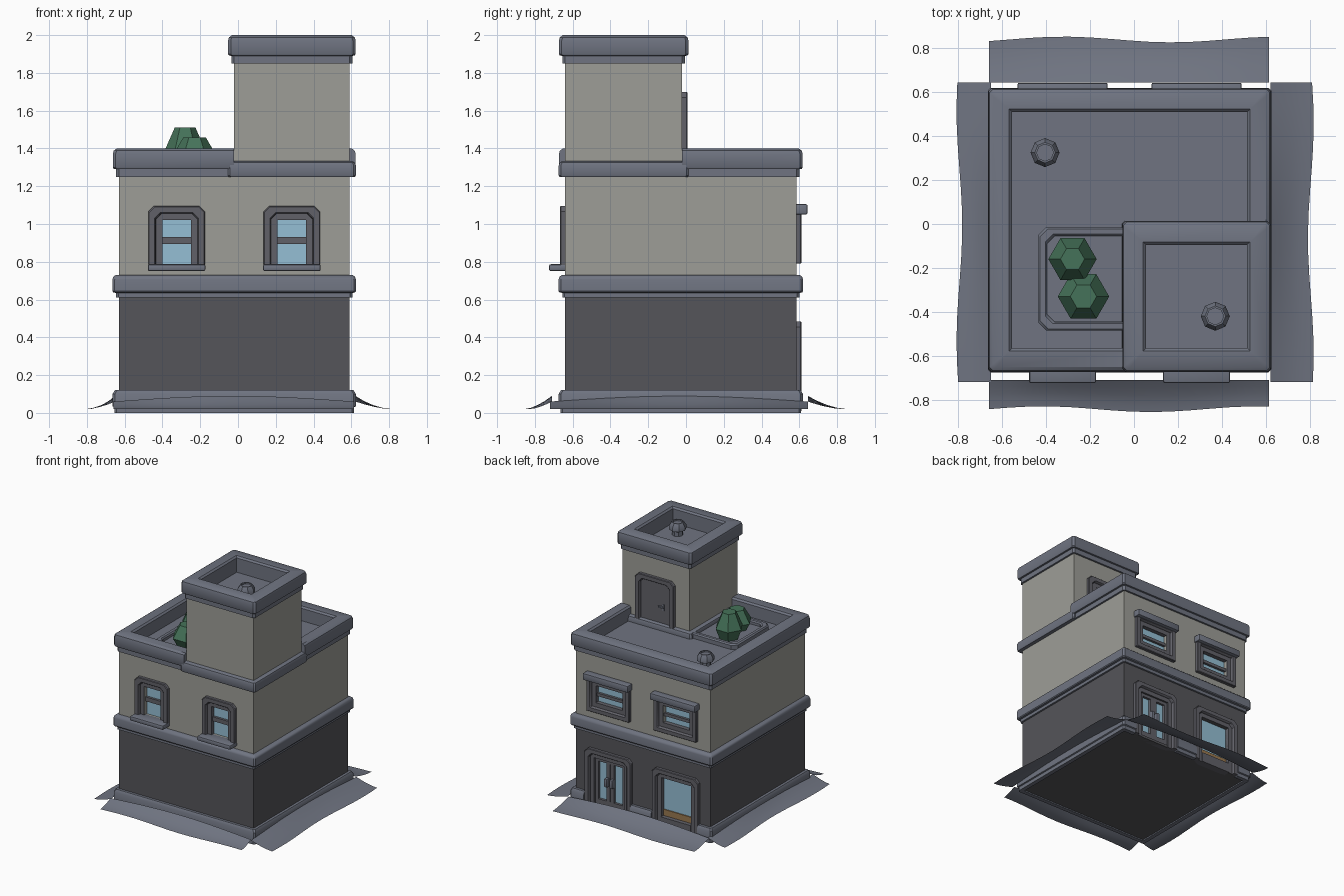
import bpy, bmesh
from math import sin, cos, pi, radians
from mathutils import Vector

if "Cube" in bpy.data.objects:
    bpy.data.objects.remove(bpy.data.objects["Cube"])


def material(name, r, g, b):
    m = bpy.data.materials.new(name)
    m.diffuse_color = (r, g, b, 1)
    m.use_nodes = True
    m.node_tree.nodes["Principled BSDF"].inputs["Base Color"].default_value = m.diffuse_color
    return m


WALL = material("wall", .34, .34, .31)
DARK = material("dark_wall", .09, .09, .1)
TRIM = material("trim", .16, .175, .22)
FRAME = material("frame", .12, .12, .14)
GLASS = material("glass", .3, .52, .66)
GREEN = material("foliage", .06, .17, .1)
WOOD = material("wood", .32, .19, .08)

X0, X1, Y0, Y1 = -.63, .59, -.64, .585      # wall footprint
TX, TY = -.02, -.02                         # inner corner of the tower
CX = (-.325, .285)                          # window centres


def finish(name, bm, mat):
    bmesh.ops.remove_doubles(bm, verts=bm.verts, dist=1e-5)
    bmesh.ops.recalc_face_normals(bm, faces=bm.faces)
    me = bpy.data.meshes.new(name)
    bm.to_mesh(me)
    bm.free()
    ob = bpy.data.objects.new(name, me)
    bpy.context.collection.objects.link(ob)
    me.materials.append(mat)
    return ob


def add_box(bm, x0, x1, y0, y1, z0, z1):
    vs = bmesh.ops.create_cube(bm, size=1)["verts"]
    for v in vs:
        v.co = Vector(((x0 + x1) / 2 + v.co.x * (x1 - x0),
                       (y0 + y1) / 2 + v.co.y * (y1 - y0),
                       (z0 + z1) / 2 + v.co.z * (z1 - z0)))


def box(name, dims, mat, bevel=0):
    bm = bmesh.new()
    add_box(bm, *dims)
    if bevel:
        bmesh.ops.bevel(bm, geom=bm.edges[:], offset=bevel, segments=2,
                        profile=.5, affect='EDGES')
    return finish(name, bm, mat)


def wall_box(name, cx, w, z0, z1, wall, s, d0, d1, mat, bevel=0):
    """Box on a wall at y=wall facing s, between depths d0 and d1."""
    ya, yb = sorted((wall + s * d0, wall + s * d1))
    return box(name, (cx - w / 2, cx + w / 2, ya, yb, z0, z1), mat, bevel)


def sweep(name, path, profile, mat, closed=True, c=.012, place=lambda a, b, h: (a, b, h)):
    """Mitre a closed (out, height) profile along a path; outer corners are chamfered by c."""
    pts = [Vector(p) for p in path]
    n = len(pts)
    bm = bmesh.new()
    rings = []
    for i, p in enumerate(pts):
        din = (p - pts[i - 1]).normalized()
        dout = (pts[(i + 1) % n] - p).normalized()
        end = not closed and i in (0, n - 1)
        if end:
            din = dout = dout if i == 0 else din
        na, nb = Vector((din.y, -din.x)), Vector((dout.y, -dout.x))
        mitre = (na + nb) / (1 + na.dot(nb))
        for move in ([Vector((0, 0))] if end else [-din * c, dout * c]):
            ring = []
            for d, h in profile:
                q = p + mitre * d + (move if d > 0 else Vector((0, 0)))
                ring.append(bm.verts.new(place(q.x, q.y, h)))
            rings.append(ring)
    k = len(profile)
    for i in range(len(rings) if closed else len(rings) - 1):
        a, b = rings[i], rings[(i + 1) % len(rings)]
        for j in range(k):
            bm.faces.new((a[j], a[(j + 1) % k], b[(j + 1) % k], b[j]))
    if not closed:
        bm.faces.new(rings[0])
        bm.faces.new(rings[-1])
    bmesh.ops.dissolve_degenerate(bm, dist=1e-5, edges=bm.edges)
    return finish(name, bm, mat)


def lathe(name, x, y, profile, n, mat):
    bm = bmesh.new()
    rings = [[bm.verts.new((x + r * cos(2 * pi * i / n), y + r * sin(2 * pi * i / n), z))
              for i in range(n)] for r, z in profile]
    for a, b in zip(rings, rings[1:]):
        for i in range(n):
            bm.faces.new((a[i], a[(i + 1) % n], b[(i + 1) % n], b[i]))
    bm.faces.new(rings[0])
    bm.faces.new(rings[-1])
    return finish(name, bm, mat)


def frame(name, cx, w, z0, z1, wall, s, closed=False, c=.03):
    """Stepped surround around an opening of width w."""
    path = [(cx + w / 2, z0), (cx + w / 2, z1), (cx - w / 2, z1), (cx - w / 2, z0)]
    prof = [(0, -.05), (0, .005), (.035, .005), (.037, .022), (.041, .027),
            (.071, .027), (.075, .022), (.075, -.01)]
    return sweep(name, path, prof, FRAME, closed, c,
                 lambda a, b, h: (a, wall + s * h, b))


# walls and tower
lower = box("lower_walls", (X0, X1, Y0, Y1, .01, .63), DARK)
upper = box("upper_walls", (X0, X1, Y0, Y1, .63, 1.275), WALL)
box("tower_walls", (TX, X1, Y0, TY, 1.26, 1.86), WALL)
box("main_roof", (X0 + .03, X1 - .03, Y0 + .03, Y1 - .03, 1.265, 1.285), TRIM)
box("tower_roof", (TX + .03, X1 - .03, Y0 + .03, TY - .03, 1.85, 1.87), TRIM)

# recesses for all windows and the entrance
bm = bmesh.new()
for cx in CX:
    add_box(bm, cx - .075, cx + .075, Y0 - .1, Y0 + .05, .785, 1.02)
    add_box(bm, cx - .12, cx + .12, Y1 - .05, Y1 + .1, .85, 1.01)
    add_box(bm, cx - .135, cx + .135, Y1 - .05, Y1 + .1, .03, .41)
cutter = finish("recess_cutter", bm, DARK)
cutter.hide_render = True
for ob in (lower, upper):
    mod = ob.modifiers.new("recess", 'BOOLEAN')
    mod.operation, mod.object = 'DIFFERENCE', cutter
    bpy.context.view_layer.objects.active = ob
    bpy.ops.object.modifier_apply(modifier="recess")
bpy.data.objects.remove(cutter)

# horizontal mouldings
house = [(X0, Y0), (X1, Y0), (X1, Y1), (X0, Y1)]
tower = [(TX, Y0), (X1, Y0), (X1, TY), (TX, TY)]
base = [(-.01, 0), (.025, 0), (.025, .03), (.034, .035), (.034, .1), (.022, .12), (-.01, .12)]
sweep("base_moulding", [(CX[0] - .21, Y1), (X0, Y1), (X0, Y0), (X1, Y0), (X1, Y1),
                        (CX[1] + .21, Y1)], base, TRIM, closed=False)
sweep("base_moulding_middle", [(CX[1] - .21, Y1), (CX[0] + .21, Y1)], base, TRIM, closed=False)
sweep("floor_moulding", house, [(-.01, .61), (.015, .61), (.015, .635), (.03, .638), (.035, .645),
                                (.035, .705), (.03, .72), (.018, .73), (-.01, .73)], TRIM)
sweep("tower_base_moulding", tower, [(-.01, 1.25), (.03, 1.25), (.034, 1.257), (.034, 1.31),
                                     (.028, 1.325), (.015, 1.333), (-.01, 1.333)], TRIM)


def parapet(h):
    return [(-.075, h + .02), (-.01, h), (.015, h), (.015, h + .04), (.028, h + .042),
            (.033, h + .05), (.033, h + .12), (.028, h + .138), (.012, h + .15),
            (-.062, h + .15), (-.075, h + .137)]


sweep("main_parapet", [(X1, TY), (X1, Y1), (X0, Y1), (X0, Y0), (TX, Y0)],
      parapet(1.25), TRIM, closed=False, c=.015)
sweep("tower_parapet", tower, parapet(1.85), TRIM, c=.015)

for cx in CX:
    # front windows with sills
    frame("front_window_frame", cx, .15, .775, 1.02, Y0, -1)
    wall_box("front_window_glass", cx, .15, .785, 1.02, Y0, -1, -.055, -.03, GLASS)
    wall_box("front_window_rail", cx, .15, .895, .93, Y0, -1, -.04, -.01, FRAME)
    wall_box("front_window_sill", cx, .305, .75, .787, Y0, -1, -.02, .085, TRIM, .01)
    # rear upper windows with hoods
    frame("rear_window_frame", cx, .24, .865, 1.005, Y1, 1, True, .004)
    wall_box("rear_window_glass", cx, .24, .85, 1.01, Y1, 1, -.055, -.03, GLASS)
    wall_box("rear_window_rail", cx, .24, .915, .94, Y1, 1, -.04, -.01, FRAME)
    wall_box("rear_window_hood", cx, .41, 1.05, 1.105, Y1, 1, -.02, .058, TRIM, .008)
    # rear ground floor surrounds
    frame("shopfront_frame", cx, .27, .01, .41, Y1, 1)
    wall_box("shopfront_glass", cx, .27, .03, .41, Y1, 1, -.055, -.03, GLASS)

# display window base and wooden shelf
wall_box("display_base", CX[0], .27, .01, .09, Y1, 1, -.05, .012, FRAME)
wall_box("display_shelf", CX[0], .268, .09, .14, Y1, 1, -.05, -.022, WOOD)

# double entrance door: rails, stiles and handles
wall_box("entrance_bottom_rail", CX[1], .27, .01, .075, Y1, 1, -.05, -.01, FRAME)
wall_box("entrance_top_rail", CX[1], .27, .385, .41, Y1, 1, -.05, -.01, FRAME)
for s in (-1, 1):
    wall_box("entrance_outer_stile", CX[1] + s * .122, .026, .03, .41, Y1, 1, -.05, -.01, FRAME)
    wall_box("entrance_inner_stile", CX[1] + s * .017, .03, .03, .41, Y1, 1, -.05, -.01, FRAME)
    wall_box("entrance_handle", CX[1] + s * .024, .026, .2, .27, Y1, 1, -.015, .02, TRIM, .006)

# tower door
frame("tower_door_frame", CX[1], .2, 1.28, 1.625, TY, 1)
wall_box("tower_door_leaf", CX[1], .2, 1.28, 1.625, TY, 1, -.01, .004, FRAME)
wall_box("tower_door_plate", CX[1] - .07, .02, 1.44, 1.49, TY, 1, 0, .01, TRIM)
wall_box("tower_door_lever", CX[1] - .055, .05, 1.462, 1.474, TY, 1, .008, .022, TRIM)

# roof planter with two bushes
sweep("planter_rim", [(-.395, -.445), (0, -.445), (0, -.055), (-.395, -.055)],
      [(.001, 1.27), (.04, 1.27), (.04, 1.318), (.032, 1.328), (.009, 1.328), (.001, 1.318)],
      TRIM, c=.035)
box("planter_soil", (-.395, 0, -.445, -.055, 1.27, 1.298), TRIM)
lathe("tall_bush", -.28, -.16, [(.07, 1.285), (.11, 1.385), (.055, 1.51)], 6, GREEN)
lathe("short_bush", -.23, -.33, [(.075, 1.285), (.117, 1.36), (.06, 1.458)], 6, GREEN)

# octagonal roof vents
for name, x, y, z in (("main_vent", -.405, .325, 1.28), ("tower_vent", .37, -.42, 1.865)):
    lathe(name, x, y, [(.042, z), (.042, z + .04), (.066, z + .052), (.066, z + .082),
                       (.047, z + .112), (.038, z + .112), (.038, z + .1)], 8, TRIM)


# wavy ground sheets sloping away from the walls
def skirt(name, a0, a1, inner, outer, along_x, phase):
    bm = bmesh.new()
    nu, nv = 14, 4
    grid = []
    for i in range(nu + 1):
        u = i / nu
        edge = outer + .013 * sin(2.6 * pi * u + phase)
        h = .04 + .03 * sin(pi * u)
        row = []
        for j in range(nv + 1):
            t = j / nv
            a, b = a0 + (a1 - a0) * u, inner + (edge - inner) * t
            row.append(bm.verts.new((a, b, .02 + h * (1 - t) ** 1.6) if along_x
                                    else (b, a, .02 + h * (1 - t) ** 1.6)))
        grid.append(row)
    for i in range(nu):
        for j in range(nv):
            bm.faces.new((grid[i][j], grid[i + 1][j], grid[i + 1][j + 1], grid[i][j + 1]))
    ob = finish(name, bm, TRIM)
    if ob.data.polygons[0].normal.z < 0:
        ob.data.flip_normals()


skirt("front_ground", -.66, .615, -.71, -.843, True, 0)
skirt("rear_ground", -.66, .615, .645, .84, True, -.6)
skirt("left_ground", -.72, .645, -.65, -.795, False, 3.6)
skirt("right_ground", -.72, .645, .622, .805, False, .8)

for ob in bpy.context.scene.objects:
    ob.select_set(True)
    bpy.context.view_layer.objects.active = ob
bpy.ops.object.shade_smooth_by_angle(angle=radians(35))
